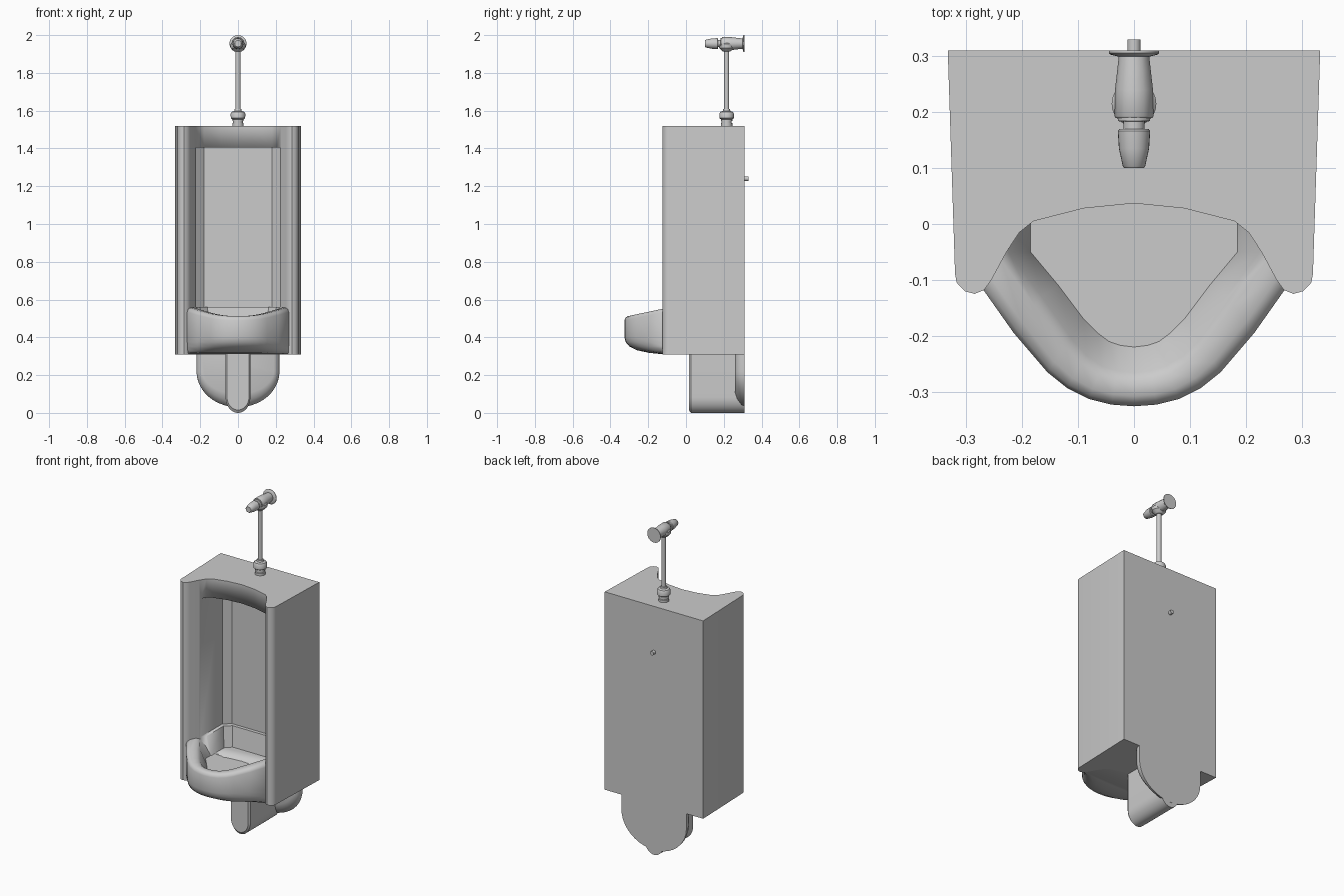
import bpy, bmesh, math
from mathutils import Vector, Matrix

if "Cube" in bpy.data.objects:
    bpy.data.objects.remove(bpy.data.objects["Cube"])


def loft(name, rings, closed=True, angle=35):
    """Skin equal-length rings and cap the first and last."""
    bm = bmesh.new()
    vs = [[bm.verts.new(p) for p in r] for r in rings]
    n = len(rings[0])
    for a, b in zip(vs, vs[1:]):
        for i in range(n if closed else n - 1):
            j = (i + 1) % n
            bm.faces.new((a[i], a[j], b[j], b[i]))
    bm.faces.new(vs[0])
    bm.faces.new(vs[-1])
    bmesh.ops.recalc_face_normals(bm, faces=bm.faces)
    me = bpy.data.meshes.new(name)
    bm.to_mesh(me)
    bm.free()
    ob = bpy.data.objects.new(name, me)
    bpy.context.collection.objects.link(ob)
    bpy.ops.object.select_all(action='DESELECT')
    ob.select_set(True)
    bpy.context.view_layer.objects.active = ob
    bpy.ops.object.shade_smooth_by_angle(angle=math.radians(angle))
    return ob


def mirrored(half):
    """Complete a path given from +x edge to the centre (last point x=0)."""
    return half + [(-x, *rest) for x, *rest in reversed(half[:-1])]


def turned(name, profile, loc, axis='Z', seg=24):
    """Revolve (radius, distance) pairs around an axis through loc."""
    rot = Matrix.Rotation(math.radians(-90), 3, 'X') if axis == 'Y' else Matrix.Identity(3)
    rings = []
    for r, h in profile:
        rings.append([rot @ Vector((r * math.cos(2 * math.pi * i / seg),
                                    r * math.sin(2 * math.pi * i / seg), h)) + Vector(loc)
                      for i in range(seg)])
    return loft(name, rings)


def cut(target, cutter):
    cutter.hide_render = True
    m = target.modifiers.new('cut', 'BOOLEAN')
    m.operation, m.solver, m.object = 'DIFFERENCE', 'EXACT', cutter
    bpy.context.view_layer.objects.active = target
    while target.modifiers[0] != m:
        bpy.ops.object.modifier_move_up(modifier=m.name)
    bpy.ops.object.modifier_apply(modifier=m.name)
    bpy.data.objects.remove(cutter)


# Tall body with concave front and rounded side lips
plan = mirrored([(0.333, 0.31), (0.32, -0.09), (0.317, -0.105), (0.303, -0.12),
                 (0.285, -0.125), (0.268, -0.118), (0.255, -0.1), (0.228, -0.05),
                 (0.205, -0.015), (0.18, 0.005), (0.09, 0.028), (0, 0.037)])
body = loft('body', [[(x, y, z) for x, y in plan] for z in (0.31, 1.52)])

# Recess and the stepped bowl below it
recess = [(0.225, -0.3), (0.222, 0.165), (0.18, 0.2), (-0.18, 0.2), (-0.222, 0.165), (-0.225, -0.3)]
cut(body, loft('recess_cutter', [[(x, y, z) for x, y in recess] for z in (0.56, 1.405)]))
cut(body, loft('bowl_cutter', [[(x * s, y - d, z) for x, y in recess]
                               for z, s, d in ((0.44, 0.82, 0.04), (0.58, 0.915, 0.018))]))

# Projecting basin: outer skin, rolled rim, inner slope and floor
outer = [(0.25, 0.05), (0.275, -0.11), (0.215, -0.195), (0.155, -0.265),
         (0.12, -0.293), (0.08, -0.313), (0.04, -0.323), (0, -0.326)]
inner = [(0.205, 0.05), (0.225, -0.05), (0.165, -0.13), (0.112, -0.205),
         (0.085, -0.235), (0.058, -0.254), (0.03, -0.263), (0, -0.266)]
floor = [(0.185, 0.05), (0.185, -0.05), (0.135, -0.11), (0.09, -0.17),
         (0.065, -0.195), (0.045, -0.21), (0.025, -0.217), (0, -0.22)]


def rim_z(y):
    return 0.558 - 0.046 * max(0, -0.11 - y) / 0.216


rings = []
for z, f in ((0.311, 0.08), (0.318, 0.4), (0.332, 0.7), (0.352, 0.88), (0.375, 0.97), (0.4, 1)):
    rings.append(mirrored([(x, y if y >= -0.11 else -0.11 + f * (y + 0.11), z) for x, y in outer]))
rings.append(mirrored([(x, y, rim_z(y) - 0.022) for x, y in outer]))
for t, drop in ((0.1, 0.008), (0.3, 0), (0.75, 0), (1, 0.012)):
    row = []
    for (x, y), (u, v) in zip(outer, inner):
        row.append((x + (u - x) * t, y + (v - y) * t, rim_z(y) - drop))
    rings.append(mirrored(row))
rings.append(mirrored([(x, y, 0.44) for x, y in floor]))
loft('basin', rings, closed=False, angle=50)


# Trap below the basin and its rounded wall shell
def u_shape(a, b, zc, top, y, n=20):
    arc = [(a * math.cos(math.pi * i / n), y, zc - b * math.sin(math.pi * i / n)) for i in range(n + 1)]
    return [(a, y, top)] + arc + [(-a, y, top)]


loft('trap', [u_shape(0.058, 0.07, 0.085, 0.32, 0.015), u_shape(0.066, 0.085, 0.085, 0.32, 0.026),
              u_shape(0.066, 0.085, 0.085, 0.32, 0.309)])
loft('wall_shell', [u_shape(0.19, 0.12, 0.22, 0.312, 0.26), u_shape(0.21, 0.155, 0.22, 0.312, 0.272),
                    u_shape(0.22, 0.185, 0.22, 0.312, 0.295), u_shape(0.22, 0.19, 0.22, 0.312, 0.31)], angle=45)

# Wall pin at the back
turned('wall_pin', [(0.012, 0), (0.012, 0.025)], (0, 0.305, 1.24), 'Y', 16)

# Supply pipe with its coupling
turned('pipe_coupling', [(0.03, 0), (0.03, 0.016), (0.026, 0.018), (0.026, 0.026), (0.03, 0.028),
                         (0.03, 0.036), (0.038, 0.042), (0.039, 0.065), (0.033, 0.076), (0.02, 0.08),
                         (0.018, 0.09)], (0, 0.215, 1.518))
turned('supply_pipe', [(0.0135, 0), (0.0135, 0.38)], (0, 0.215, 1.56))
turned('valve_collar', [(0.018, 0), (0.028, 0.008), (0.039, 0.02), (0.04, 0.04), (0.03, 0.05)],
       (0, 0.215, 1.912))

# Push valve: handle, neck, body and wall rose along y
turned('valve_handle', [(0.017, 0), (0.02, 0.003), (0.027, 0.035), (0.029, 0.066), (0.026, 0.07)],
       (0, 0.1, 1.955), 'Y')
turned('valve_neck', [(0.019, 0), (0.019, 0.015), (0.029, 0.016), (0.029, 0.03)], (0, 0.168, 1.955), 'Y')
turned('valve_body', [(0.033, 0), (0.035, 0.003), (0.034, 0.05), (0.03, 0.085), (0.027, 0.112)],
       (0, 0.19, 1.955), 'Y', 12)
turned('wall_rose', [(0.03, 0), (0.042, 0.003), (0.045, 0.006), (0.045, 0.01)], (0, 0.3, 1.955), 'Y', 32)
